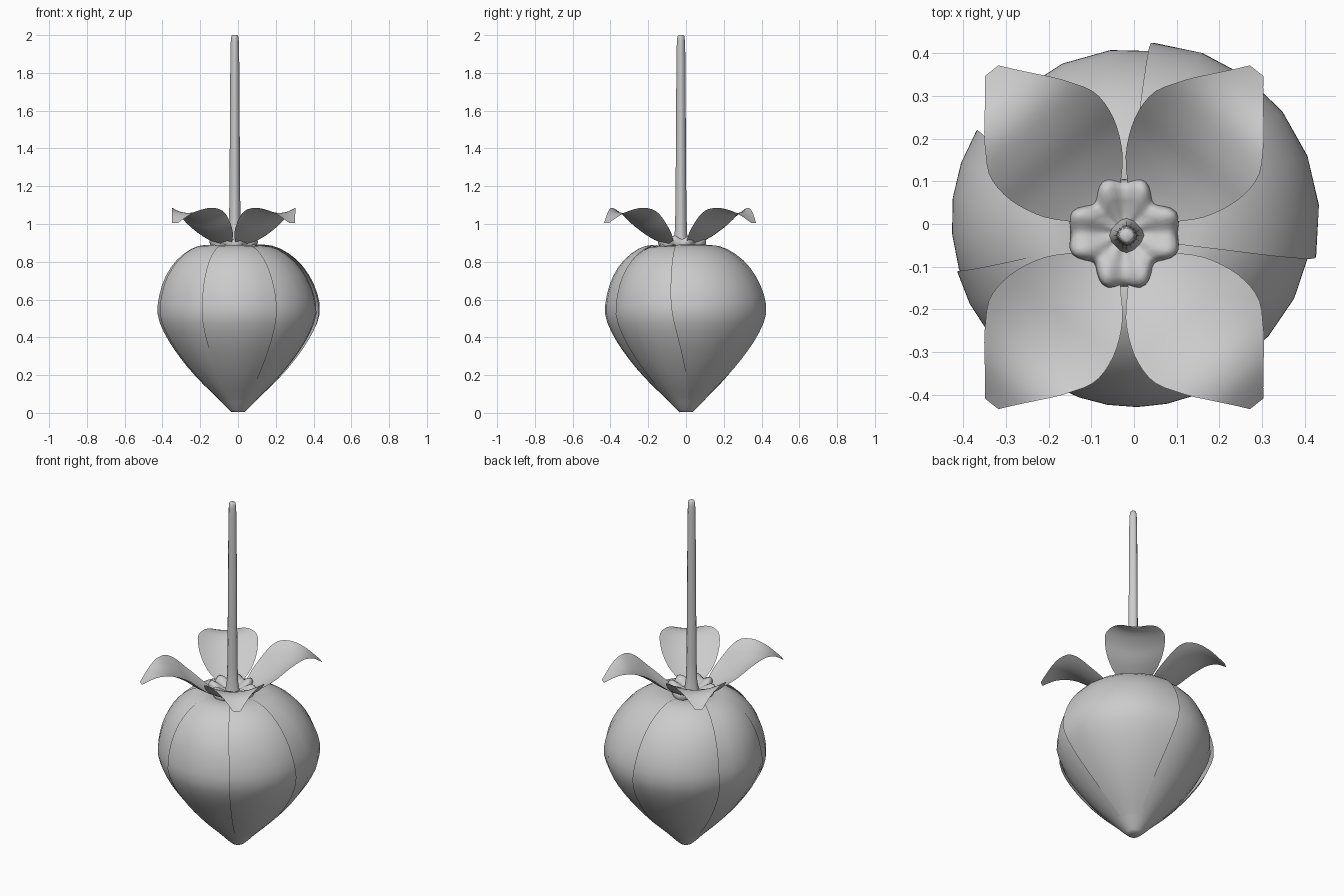
import bpy, bmesh
from math import sin, cos, radians, pi

if "Cube" in bpy.data.objects:
    bpy.data.objects.remove(bpy.data.objects["Cube"])

CX, CY = -0.023, -0.027      # stem axis


def lerp(table, x):
    """Smooth (Catmull-Rom style) lookup in a list of (x, value)."""
    n = len(table)
    if x <= table[0][0]:
        return table[0][1]
    for i in range(n - 1):
        (x0, y0), (x1, y1) = table[i], table[i + 1]
        if x <= x1:
            a, b = table[max(i - 1, 0)], table[min(i + 2, n - 1)]
            h = x1 - x0
            m0 = (y1 - a[1]) / (x1 - a[0]) * h
            m1 = (b[1] - y0) / (b[0] - x0) * h
            t = (x - x0) / h
            return ((2*t**3 - 3*t*t + 1) * y0 + (t**3 - 2*t*t + t) * m0
                    + (3*t*t - 2*t**3) * y1 + (t**3 - t*t) * m1)
    return table[-1][1]


def skin(name, rows, closed=False, caps=False, angle=50):
    """Surface through rows of points."""
    bm = bmesh.new()
    grid = [[bm.verts.new(p) for p in row] for row in rows]
    n = len(rows[0])
    for a, b in zip(grid, grid[1:]):
        for j in range(n if closed else n - 1):
            k = (j + 1) % n
            bm.faces.new((a[j], a[k], b[k], b[j]))
    if caps:
        bm.faces.new(grid[0])
        bm.faces.new(grid[-1])
    bmesh.ops.recalc_face_normals(bm, faces=bm.faces)
    me = bpy.data.meshes.new(name)
    bm.to_mesh(me)
    bm.free()
    ob = bpy.data.objects.new(name, me)
    bpy.context.collection.objects.link(ob)
    bpy.ops.object.select_all(action='DESELECT')
    ob.select_set(True)
    bpy.context.view_layer.objects.active = ob
    bpy.ops.object.shade_smooth_by_angle(angle=radians(angle))
    return ob


# bud profile: (radius, z)
PROFILE = [(0.035, 0.008), (0.06, 0.03), (0.115, 0.085), (0.18, 0.15),
           (0.255, 0.235), (0.325, 0.33), (0.38, 0.425), (0.412, 0.52),
           (0.402, 0.62), (0.365, 0.72), (0.305, 0.805), (0.225, 0.865),
           (0.15, 0.885), (0.07, 0.872)]
N = len(PROFILE) - 1
RAD = [(i / N, p[0]) for i, p in enumerate(PROFILE)]
HGT = [(i / N, p[1]) for i, p in enumerate(PROFILE)]


def bud_point(u, ang, scale):
    r = lerp(RAD, u) * scale
    top = max(0, u - 0.6) / 0.4          # the top leans to the stem axis
    return (r * cos(ang) + CX * top, r * sin(ang) + CY * top,
            lerp(HGT, u) + 0.1 * (scale - 1))


# inner petals as one closed bud
skin("inner_bud", [[bud_point(i / 26, 2*pi*j/40, 0.955)
                    for j in range(40)] for i in range(27)], True, True)


# outer petals: start, end angle, edge scales, narrowing toward the bud tip
def petal(name, a0, a1, s0, s1, narrow):
    rows = []
    for i in range(27):
        u = i / 26
        w = 1 - narrow * max(0, 1 - u / 0.6) ** 1.3
        mid, half = (a0 + a1) / 2, (a1 - a0) / 2 * w
        row = []
        for j in range(7):
            t = j / 3 - 1
            s = s0 + (s1 - s0) * (t + 1) / 2 + 0.015 * (1 - t * t)
            row.append(bud_point(u, radians(mid + t * half), s))
        rows.append(row)
    skin(name, rows)


petal("petal_front", -117, -61, 1.025, 1.025, 0.0)
petal("petal_right", -85, 5, 0.95, 1.01, 0.0)
petal("petal_back_right", -11, 85, 1.05, 1.035, 0.5)
petal("petal_back", 65, 163, 0.985, 0.98, 0.0)
petal("petal_left_back", 149, 217, 1.04, 1.0, 0.2)
petal("petal_left", 195, 260, 1.04, 0.975, 0.0)

# four cupped sepals with drooping tips, mirrored about the stem axis
WIDTH = [(0.03, 0.02), (0.09, 0.06), (0.15, 0.115), (0.22, 0.15), (0.28, 0.16),
         (0.32, 0.153), (0.35, 0.135), (0.385, 0.112), (0.43, 0.075), (0.47, 0.042),
         (0.498, 0.02)]
RISE = [(0.03, 0.885), (0.1, 0.90), (0.2, 0.955), (0.28, 1.015), (0.36, 1.055),
        (0.42, 1.055), (0.46, 1.035), (0.498, 1.005)]


def sepal(name, sx, sy):
    c, s = cos(radians(51.5)), sin(radians(51.5))
    rows = []
    for i in range(24):
        t = 0.03 + 0.468 * i / 23
        row = []
        for j in range(13):
            v = (j / 6 - 1) * lerp(WIDTH, t)
            z = lerp(RISE, t) + 1.8 * v * v
            row.append((CX + sx * (t*c - v*s), CY - 0.004 + sy * (t*s + v*c), z))
        rows.append(row)
    skin(name, rows, angle=80)


for sx, nx in ((1, "right"), (-1, "left")):
    for sy, ny in ((1, "back"), (-1, "front")):
        sepal(f"sepal_{ny}_{nx}", sx, sy)

# lobed collar around the stem foot
rows = []
for f, z in ((0.2, 0.90), (0.4, 0.905), (0.6, 0.92), (0.8, 0.93),
             (0.93, 0.925), (1.0, 0.905), (0.9, 0.88)):
    row = []
    for j in range(64):
        a = 2 * pi * j / 64
        r = f * (0.122 + 0.012 * cos(4 * a) - 0.009 * cos(8 * a))
        row.append((CX + r*cos(a), CY + 0.006 + r*sin(a), z - 0.012 * f * cos(8 * a)))
    rows.append(row)
skin("collar", rows, True, angle=70)

# ribbed stem with a flared foot
rows = []
for z, r in ((0.87, 0.042), (0.92, 0.036), (0.95, 0.031), (1.05, 0.028), (1.25, 0.026),
             (1.6, 0.024), (1.9, 0.022), (1.97, 0.02), (1.995, 0.017), (2.0, 0.012)):
    row = []
    for j in range(16):
        a = pi * j / 8
        q = r * (1 + 0.06 * cos(4 * a))
        row.append((CX + 0.006 + q * cos(a), CY + q * sin(a), z))
    rows.append(row)
skin("stem", rows, True, True)
